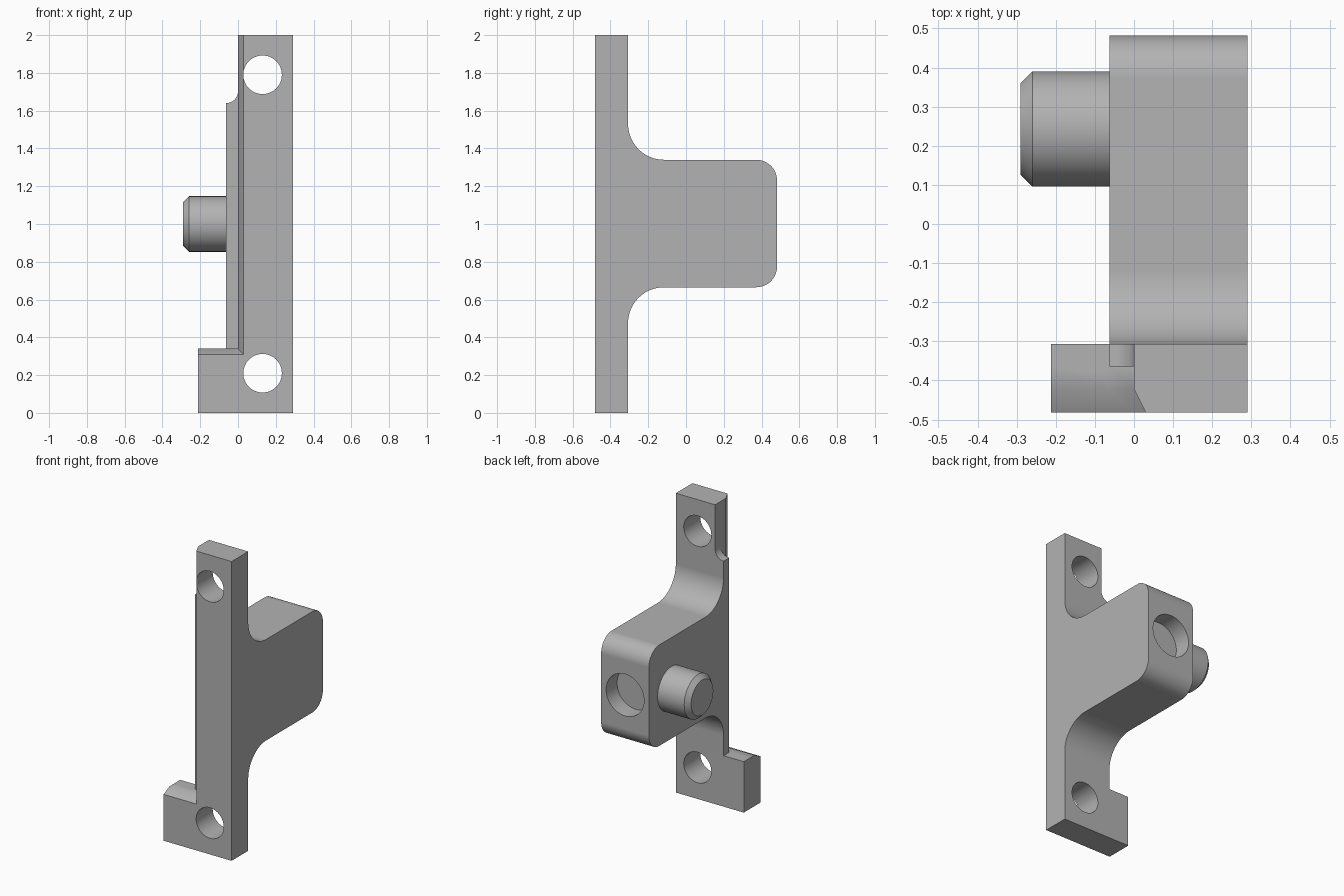
import bpy, math
from math import pi, cos, sin
from mathutils import Vector

cube = bpy.data.objects.get("Cube")
if cube:
    bpy.data.objects.remove(cube, do_unlink=True)

grey = bpy.data.materials.new("plain grey")
grey.use_nodes = True
colour = (0.45, 0.45, 0.45, 1)
grey.diffuse_color = colour
grey.node_tree.nodes["Principled BSDF"].inputs["Base Color"].default_value = colour


def loft(name, rings):
    """Closed solid through matching rings of points."""
    n = len(rings[0])
    verts = [p for ring in rings for p in ring]
    faces = [list(range(n))[::-1], [len(verts) - n + i for i in range(n)]]
    for r in range(len(rings) - 1):
        for i in range(n):
            j = (i + 1) % n
            faces.append([r * n + i, r * n + j, (r + 1) * n + j, (r + 1) * n + i])
    mesh = bpy.data.meshes.new(name)
    mesh.from_pydata(verts, [], faces)
    obj = bpy.data.objects.new(name, mesh)
    bpy.context.collection.objects.link(obj)
    activate(obj)
    bpy.ops.object.mode_set(mode='EDIT')
    bpy.ops.mesh.select_all(action='SELECT')
    bpy.ops.mesh.normals_make_consistent(inside=False)
    bpy.ops.object.mode_set(mode='OBJECT')
    return obj


def activate(obj):
    bpy.ops.object.select_all(action='DESELECT')
    obj.select_set(True)
    bpy.context.view_layer.objects.active = obj


def arc(cx, cy, r, start, end, steps=12):
    return [(cx + r * cos(a), cy + r * sin(a))
            for a in (math.radians(start + (end - start) * i / steps) for i in range(steps + 1))]


def box(name, x0, x1, y0, y1, z0, z1):
    return loft(name, [[(x, y0, z0), (x, y1, z0), (x, y1, z1), (x, y0, z1)] for x in (x0, x1)])


def rod(name, axis, centre, sections, steps=64):
    """Round solid along x or y; sections are (position, radius)."""
    u, v = centre
    rings = []
    for pos, r in sections:
        circle = arc(u, v, r, 0, 360, steps)[:-1]
        rings.append([(pos, a, b) if axis == 'x' else (a, pos, b) for a, b in circle])
    return loft(name, rings)


def combine(obj, other, operation):
    mod = obj.modifiers.new(operation.lower(), 'BOOLEAN')
    mod.operation, mod.solver, mod.object = operation, 'EXACT', other
    activate(obj)
    bpy.ops.object.modifier_apply(modifier=mod.name)
    bpy.data.objects.remove(other, do_unlink=True)


def finish(obj):
    obj.data.materials.clear()
    obj.data.materials.append(grey)
    activate(obj)
    bpy.ops.object.shade_smooth_by_angle(angle=math.radians(30))
    mod = obj.modifiers.new("even shading", 'WEIGHTED_NORMAL')
    mod.keep_sharp = True


LEFT, RIGHT = 0.29, -0.063
FRONT, PLATE_BACK, BACK = -0.482, -0.307, 0.482
LOW, HIGH = 0.665, 1.34
FILLET, ROUND = 0.19, 0.11

# Bracket body: tall plate with a filleted block behind it
profile = [(FRONT, 0), (PLATE_BACK, 0)]
profile += arc(PLATE_BACK + FILLET, LOW - FILLET, FILLET, 180, 90)
profile += arc(BACK - ROUND, LOW + ROUND, ROUND, -90, 0)
profile += arc(BACK - ROUND, HIGH - ROUND, ROUND, 0, 90)
profile += arc(PLATE_BACK + FILLET, HIGH + FILLET, FILLET, 270, 180)
profile += [(PLATE_BACK, 2), (FRONT, 2)]
bracket = loft("bracket_body", [[(x, y, z) for y, z in profile] for x in (RIGHT, LEFT)])

# Foot reaching out to the side at the bottom
FOOT_TOP = 0.34
combine(bracket, box("foot", -0.212, 0, FRONT, PLATE_BACK, 0, FOOT_TOP), 'UNION')

# Front recess above the foot, flaring toward the front as a mitred chamfer
recess = []
for y, flare in ((FRONT - 0.06, 0.06), (-0.422, 0), (-0.365, 0)):
    x, z = flare, FOOT_TOP - flare
    recess.append([(-0.6, y, z), (x, y, z), (x, y, 2.4), (-0.6, y, 2.4)])
combine(bracket, loft("recess_cutter", recess), 'DIFFERENCE')

# Upper side notch with a small curved shoulder
notch = [(-0.6, 1.64)] + arc(RIGHT, 1.64 - RIGHT, -RIGHT, 270, 360) + [(0, 2.4), (-0.6, 2.4)]
combine(bracket, loft("notch_cutter", [[(x, y, z) for x, z in notch] for y in (-0.7, -0.2)]),
        'DIFFERENCE')

# Two mounting holes through the plate, and a blind hole in the block's back
for z in (0.21, 1.79):
    combine(bracket, rod("hole_cutter", 'y', (0.13, z), [(-0.7, 0.102), (-0.2, 0.102)]), 'DIFFERENCE')
combine(bracket, rod("blind_hole_cutter", 'y', (0.113, 1.0), [(BACK - 0.115, 0.14), (0.7, 0.14)]),
        'DIFFERENCE')
# Side pin with a chamfered end
pin = rod("side_pin", 'x', (0.243, 1.0),
          [(-0.29, 0.117), (-0.26, 0.147), (RIGHT + 0.02, 0.147)])
combine(bracket, pin, 'UNION')
finish(bracket)
